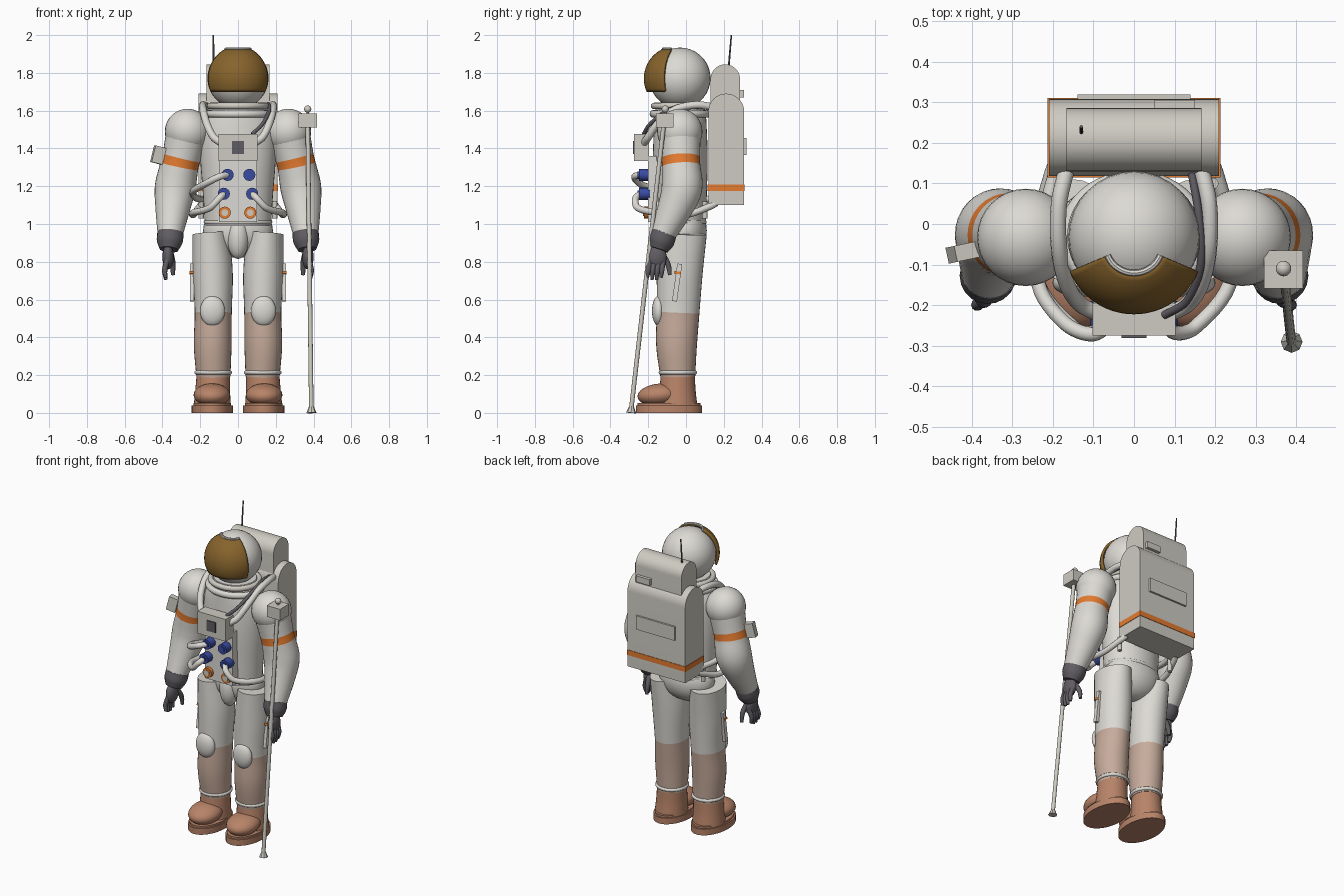
import bpy, bmesh, math
from mathutils import Vector, Matrix, Euler

if "Cube" in bpy.data.objects:
    bpy.data.objects.remove(bpy.data.objects["Cube"])


def material(name, rgb):
    m = bpy.data.materials.new(name)
    m.diffuse_color = (*rgb, 1)
    m.use_nodes = True
    m.node_tree.nodes["Principled BSDF"].inputs["Base Color"].default_value = m.diffuse_color
    return m


WHITE = material("suit white", (0.72, 0.70, 0.66))
GREY = material("hardware grey", (0.62, 0.60, 0.54))
GOLD = material("visor gold", (0.24, 0.125, 0.025))
ORANGE = material("stripe orange", (0.78, 0.20, 0.03))
BLUE = material("connector blue", (0.04, 0.07, 0.36))
DARK = material("glove dark grey", (0.12, 0.11, 0.125))
BOOT = material("boot brown", (0.48, 0.23, 0.14))
DUST = material("dusty suit", (0.57, 0.41, 0.33))


def make(name, bm, *mats):
    """Turn a bmesh into a smooth object with sharp corners kept."""
    bmesh.ops.recalc_face_normals(bm, faces=bm.faces)
    me = bpy.data.meshes.new(name)
    bm.to_mesh(me)
    bm.free()
    for m in mats:
        me.materials.append(m)
    me.shade_smooth()
    me.set_sharp_from_angle(angle=math.radians(40))
    ob = bpy.data.objects.new(name, me)
    bpy.context.collection.objects.link(ob)
    return ob


def tube(name, pts, mat, n=20, sub=6, bands=None, mirror=1):
    """Loft through points (x, y, z, rx[, ry]); bands recolours whole segments."""
    P = []
    for p in pts:
        v = list(p) + ([p[3]] if len(p) == 4 else [])
        v[0] *= mirror
        P.append(v)
    k = len(P)
    L = [(Vector(P[i + 1][:3]) - Vector(P[i][:3])).length for i in range(k - 1)]
    M = []
    for i in range(k):
        a, b = max(i - 1, 0), min(i + 1, k - 1)
        M.append([(q - p) / sum(L[a:b]) for p, q in zip(P[a], P[b])])
    rings = [P[0]]
    for i in range(k - 1):
        for s in range(1, sub + 1):
            t = s / sub
            h = (2*t**3 - 3*t*t + 1, (t**3 - 2*t*t + t) * L[i], 3*t*t - 2*t**3, (t**3 - t*t) * L[i])
            rings.append([h[0]*P[i][c] + h[1]*M[i][c] + h[2]*P[i+1][c] + h[3]*M[i+1][c] for c in range(5)])
    bm = bmesh.new()
    mats = [mat] + list((bands or {}).values())
    u, prev = None, None
    for i, r in enumerate(rings):
        c = Vector(r[:3])
        t = (Vector(rings[min(i + 1, len(rings) - 1)][:3]) - Vector(rings[max(i - 1, 0)][:3])).normalized()
        if u is None:
            u = Vector((1, 0, 0)) if abs(t.x) < 0.9 else Vector((0, 0, 1))
        u = (u - t * u.dot(t)).normalized()
        w = t.cross(u)
        ring = [bm.verts.new(c + u * r[3] * math.cos(a) + w * r[4] * math.sin(a))
                for a in (2 * math.pi * j / n for j in range(n))]
        if prev:
            for j in range(n):
                f = bm.faces.new((prev[j], prev[(j + 1) % n], ring[(j + 1) % n], ring[j]))
                seg = (i - 1) // sub
                if bands and seg in bands:
                    f.material_index = 1 + list(bands).index(seg)
        else:
            bm.faces.new(ring[::-1])
        prev = ring
    bm.faces.new(prev)
    return make(name, bm, *mats)


def ball(name, c, r, mat, rot=(0, 0, 0)):
    bm = bmesh.new()
    bmesh.ops.create_uvsphere(bm, u_segments=32, v_segments=18, radius=1)
    bm.transform(Matrix.LocRotScale(Vector(c), Euler(rot), Vector(r)))
    return make(name, bm, mat)


def box(name, c, size, mat, rot=(0, 0, 0)):
    bm = bmesh.new()
    bmesh.ops.create_cube(bm, size=1)
    bm.transform(Matrix.LocRotScale(Vector(c), Euler(rot), Vector(size)))
    return make(name, bm, mat)


def ring_loop(name, c, rx, ry, minor, mat):
    bpy.ops.mesh.primitive_torus_add(location=c, major_radius=1, minor_radius=minor / rx,
                                     major_segments=40, minor_segments=12)
    ob = bpy.context.object
    ob.name = name
    ob.scale = (rx, ry, rx)
    ob.data.materials.append(mat)
    ob.data.shade_smooth()


def round_top(name, hw, y0, y1, z0, z1, mat):
    """Box whose top is a half cylinder running along x."""
    r, cy = (y1 - y0) / 2, (y0 + y1) / 2
    prof = [(y0, z0)] + [(cy - r * math.cos(a), z1 - r + r * math.sin(a))
                         for a in (math.pi * i / 20 for i in range(21))] + [(y1, z0)]
    bm = bmesh.new()
    f = bm.faces.new([bm.verts.new((-hw, y, z)) for y, z in prof])
    g = bmesh.ops.extrude_face_region(bm, geom=[f])["geom"]
    bmesh.ops.translate(bm, vec=(2 * hw, 0, 0), verts=[v for v in g if isinstance(v, bmesh.types.BMVert)])
    return make(name, bm, mat)


# Helmet, visor shell and visor trim
ball("helmet", (0, -0.032, 1.772), (0.162,) * 3, WHITE)
bm = bmesh.new()
grid = []
for i in range(17):
    th = math.radians(26 + (114 - 26) * i / 16)
    grid.append([bm.verts.new((0.173 * math.sin(th) * math.sin(p), -0.05 - 0.173 * math.sin(th) * math.cos(p),
                               1.77 + 0.173 * math.cos(th)))
                 for p in (math.radians(-67 + 134 * j / 24) for j in range(25))])
for a, b in zip(grid, grid[1:]):
    for j in range(24):
        bm.faces.new((a[j], b[j], b[j + 1], a[j + 1]))
visor = make("visor", bm, GOLD)
solid = visor.modifiers.new("thickness", "SOLIDIFY")
solid.thickness, solid.offset = 0.016, -1
tube("visor_trim", [(0.071 * math.sin(a), -0.05 - 0.071 * math.cos(a), 1.926, 0.008)
                    for a in (math.radians(-67 + 134 * i / 8) for i in range(9))], WHITE, n=8, sub=2)

# Torso, neck rings and pelvis
tube("torso", [(0, -.03, .99, .175, .135), (0, -.03, 1.15, .185, .14), (0, -.03, 1.35, .2, .145),
               (0, -.03, 1.5, .2, .14), (0, -.03, 1.58, .165, .135), (0, -.03, 1.64, .13, .125)], WHITE, n=40)
ring_loop("neck_ring_upper", (0, -0.03, 1.625), 0.148, 0.14, 0.017, GREY)
ring_loop("neck_ring_lower", (0, -0.03, 1.583), 0.165, 0.145, 0.02, WHITE)
ring_loop("waist_ring", (0, -0.03, 1.01), 0.17, 0.13, 0.012, WHITE)
ball("pelvis", (0, -0.01, 0.965), (0.185, 0.12, 0.145), WHITE)
ball("crotch_flap", (0, -0.09, 0.93), (0.058, 0.06, 0.115), WHITE)

# Chest controls
box("chest_panel", (0, -0.15, 1.185), (0.2, 0.1, 0.35), WHITE)
box("chest_box", (0, -0.235, 1.405), (0.205, 0.08, 0.145), GREY)
box("chest_screen", (0, -0.277, 1.405), (0.062, 0.008, 0.068), DARK)
for x, z, m in ((-.055, 1.26, BLUE), (.06, 1.26, BLUE), (-.075, 1.16, BLUE), (.075, 1.16, BLUE),
                (-.07, 1.06, ORANGE), (.065, 1.06, ORANGE)):
    out = -0.25 if m == BLUE else -0.222
    tube("connector", [(x, -.19, z, .032), (x, out, z, .032)], m, n=16, sub=1)
    tube("connector_hub", [(x, -.19, z, .018), (x, out - .006, z, .018)], m if m == BLUE else GREY, n=16, sub=1)

# Hoses
tube("upper_left_hose", [(-.055, -.24, 1.26, .018), (-.1, -.272, 1.25, .018), (-.17, -.245, 1.215, .018),
                         (-.235, -.15, 1.175, .018), (-.225, 0, 1.14, .018), (-.19, .14, 1.13, .018)], WHITE, n=12)
for s in (-1, 1):
    tube("waist_hose", [(.075, -.24, 1.16, .018), (.1, -.268, 1.135, .018), (.15, -.255, 1.085, .018),
                        (.235, -.15, 1.06, .018), (.235, 0, 1.05, .018), (.205, .12, 1.09, .018),
                        (.19, .16, 1.11, .018)], WHITE, n=12, mirror=s)
    tube("hose_stub", [(.195, .1, 1.03, .014), (.195, .1, 1.12, .014)], GREY, n=12, sub=1, mirror=s)
    tube("shoulder_hose", [(.165, .14, 1.62, .02), (.185, .05, 1.63, .02), (.185, -.06, 1.605, .02),
                           (.165, -.15, 1.53, .02), (.13, -.2, 1.46, .02), (.09, -.22, 1.43, .02)],
         WHITE, n=12, mirror=s)
tube("dark_hose", [(.14, .14, 1.62, .01), (.16, .02, 1.635, .01), (.165, -.1, 1.6, .01),
                   (.13, -.19, 1.53, .01), (.075, -.225, 1.475, .01)], DARK, n=10)

# Backpack
round_top("backpack", 0.21, 0.118, 0.308, 1.10, 1.69, GREY)
round_top("backpack_upper", 0.167, 0.13, 0.286, 1.3, 1.845, GREY)
box("backpack_stripe", (0, 0.213, 1.192), (0.426, 0.196, 0.034), ORANGE)
box("backpack_plate", (0, 0.312, 1.41), (0.28, 0.016, 0.09), GREY)
box("backpack_latch", (0.1, 0.293, 1.69), (0.1, 0.026, 0.04), GREY)
tube("antenna", [(-.13, .225, 1.82, .005), (-.13, .24, 2.0, .004)], DARK, n=8, sub=1)

for s in (-1, 1):
    # Arms with stripe
    ball("shoulder", (s * .267, -.033, 1.49), (.12,) * 3, WHITE)
    tube("arm", [(.267, -.033, 1.49, .112), (.300, -.028, 1.35, .102), (.311, -.026, 1.306, .102),
                 (.333, -.022, 1.19, .108), (.346, -.06, 1.08, .092), (.36, -.125, .94, .066)],
         WHITE, n=32, bands={1: ORANGE}, mirror=s)
    # Gloves
    tube("glove_cuff", [(.357, -.118, .955, .07), (.362, -.132, .905, .068), (.366, -.145, .865, .05)],
         DARK, mirror=s)
    ball("palm", (s * .37, -.155, .825), (.03, .052, .065), DARK)
    for i in range(4):
        y = -.192 + .024 * i
        tip = .705 + (.012 if i in (0, 3) else 0)
        tube("finger", [(.374, y, .81, .014), (.388, y - .008, .755, .014), (.382, y - .012, tip, .009)],
             DARK, n=10, sub=4, mirror=s)
    tube("thumb", [(.355, -.125, .84, .016), (.345, -.095, .785, .015), (.345, -.085, .73, .01)],
         DARK, n=10, sub=4, mirror=s)
    # Legs, dusty below the knee
    tube("leg", [(.146, -.022, .95, .095, .132), (.134, -.033, .75, .106, .122), (.131, -.042, .53, .098, .113),
                 (.134, -.05, .36, .1, .108), (.13, -.043, .19, .09, .092)], WHITE, n=32,
         bands={2: DUST, 3: DUST}, mirror=s)
    ball("knee_pad", (s * .135, -.145, .54), (.066, .035, .08), WHITE)
    ring_loop("ankle_ring", (s * .131, -.043, .214), .089, .091, .011, WHITE)
    # Boots
    tube("boot_shaft", [(.136, -.045, .04, .098, .105), (.134, -.045, .12, .092, .096),
                        (.131, -.043, .2, .088, .09)], BOOT, n=32, mirror=s)
    ball("boot_toe", (s * .138, -.14, .095), (.097, .117, .06), BOOT, (math.radians(5), 0, 0))
    tube("boot_welt", [(.136, -.09, .035, .1, .166), (.136, -.09, .052, .1, .166)], BOOT, n=40, sub=1, mirror=s)
    tube("boot_sole", [(.136, -.09, 0, .109, .175), (.136, -.09, .04, .109, .175)], BOOT, n=40, sub=1, mirror=s)
    # Thigh tool with stripe
    box("thigh_tool", (s * .244, -.047, .69), (.02, .026, .2), WHITE, (math.radians(-8), 0, 0))
    box("thigh_tool_stripe", (s * .244, -.045, .742), (.026, .034, .014), ORANGE, (math.radians(-8), 0, 0))

# Arm control box
box("arm_control", (-.422, -.07, 1.365), (.06, .04, .09), GREY, (0, math.radians(14), math.radians(12)))

# Walking staff with instrument head
tube("staff", [(.388, -.29, .02, .012), (.369, -.115, 1.55, .012)], GREY, n=12, sub=1)
tube("staff_foot", [(.389, -.291, 0, .027), (.388, -.288, .035, .012)], GREY, n=8, sub=1)
box("staff_head", (.369, -.112, 1.547), (.096, .094, .074), GREY)
tube("staff_neck", [(.369, -.11, 1.57, .007), (.369, -.11, 1.6, .007)], GREY, n=10, sub=1)
ball("staff_knob", (.369, -.11, 1.608), (.019,) * 3, GREY)
